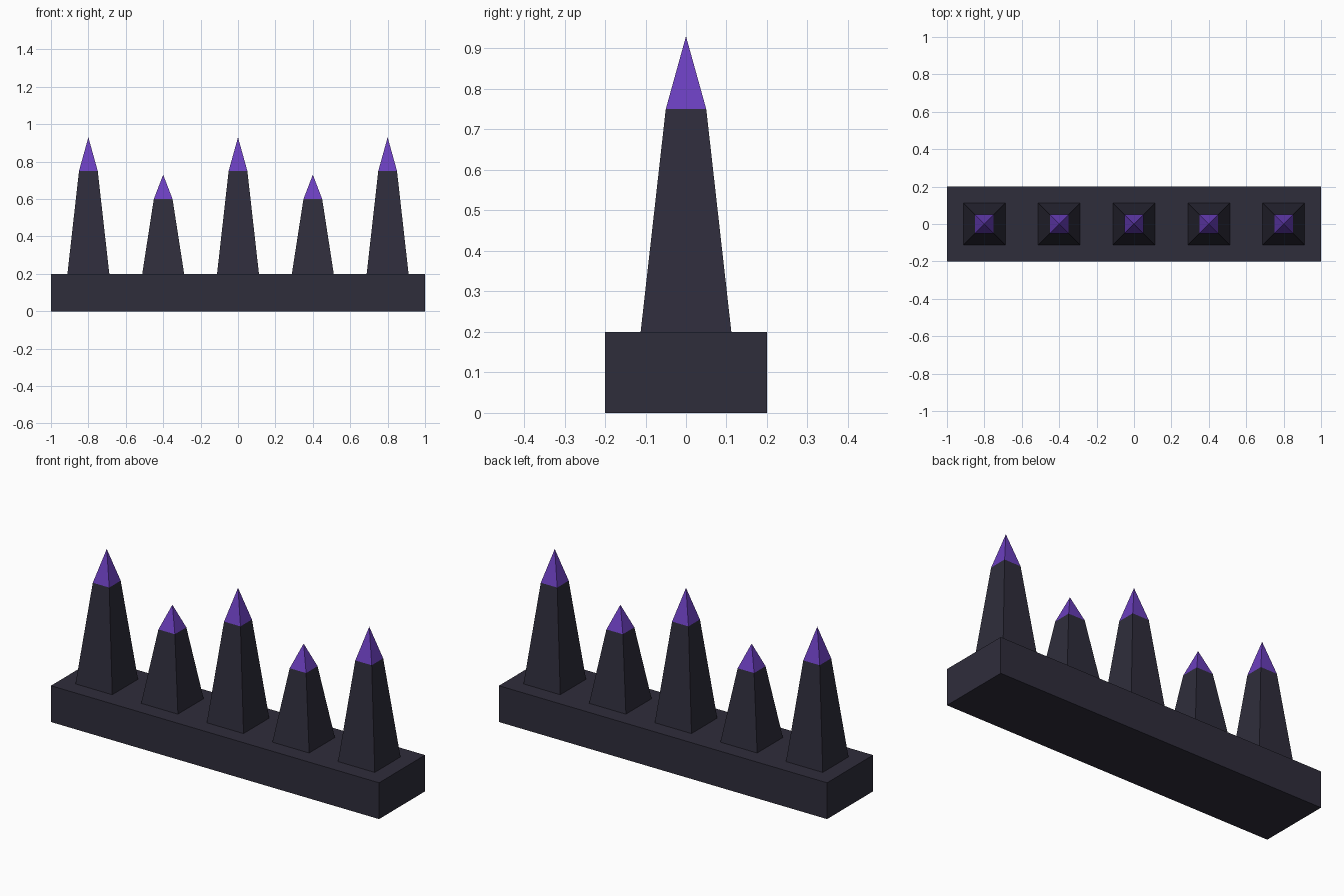
import bpy
import math

cube = bpy.data.objects.get("Cube")
if cube:
    bpy.data.objects.remove(cube, do_unlink=True)


def make_material(name, rgb):
    mat = bpy.data.materials.new(name)
    mat.use_nodes = True
    color = (*rgb, 1.0)
    mat.diffuse_color = color
    mat.node_tree.nodes["Principled BSDF"].inputs["Base Color"].default_value = color
    return mat


stone = make_material("dark stone", (0.028, 0.026, 0.044))
crystal = make_material("purple crystal", (0.147, 0.050, 0.515))


def square_taper(name, x, z_low, z_high, half_low, half_high, mat):
    """Four-sided tapered block with sides parallel to the axes."""
    bpy.ops.mesh.primitive_cone_add(
        vertices=4,
        radius1=half_low * math.sqrt(2),
        radius2=half_high * math.sqrt(2),
        depth=z_high - z_low,
        location=(x, 0, (z_low + z_high) / 2),
        rotation=(0, 0, math.pi / 4),
    )
    obj = bpy.context.object
    obj.name = name
    bpy.ops.object.transform_apply(location=False, rotation=True, scale=True)
    obj.data.materials.append(mat)


# Base slab
BASE_TOP = 0.2
bpy.ops.mesh.primitive_cube_add(size=1, location=(0, 0, BASE_TOP / 2))
base = bpy.context.object
base.name = "base"
base.scale = (2.0, 0.4, BASE_TOP)
bpy.ops.object.transform_apply(location=False, rotation=False, scale=True)
base.data.materials.append(stone)

# Alternating tall and short spikes, each with a crystal tip
for i in range(5):
    x = 0.4 * (i - 2)
    shoulder, peak = (0.75, 0.93) if i % 2 == 0 else (0.6, 0.73)
    square_taper(f"spike_{i + 1}", x, BASE_TOP, shoulder, 0.112, 0.05, stone)
    square_taper(f"spike_tip_{i + 1}", x, shoulder, peak, 0.05, 0, crystal)
